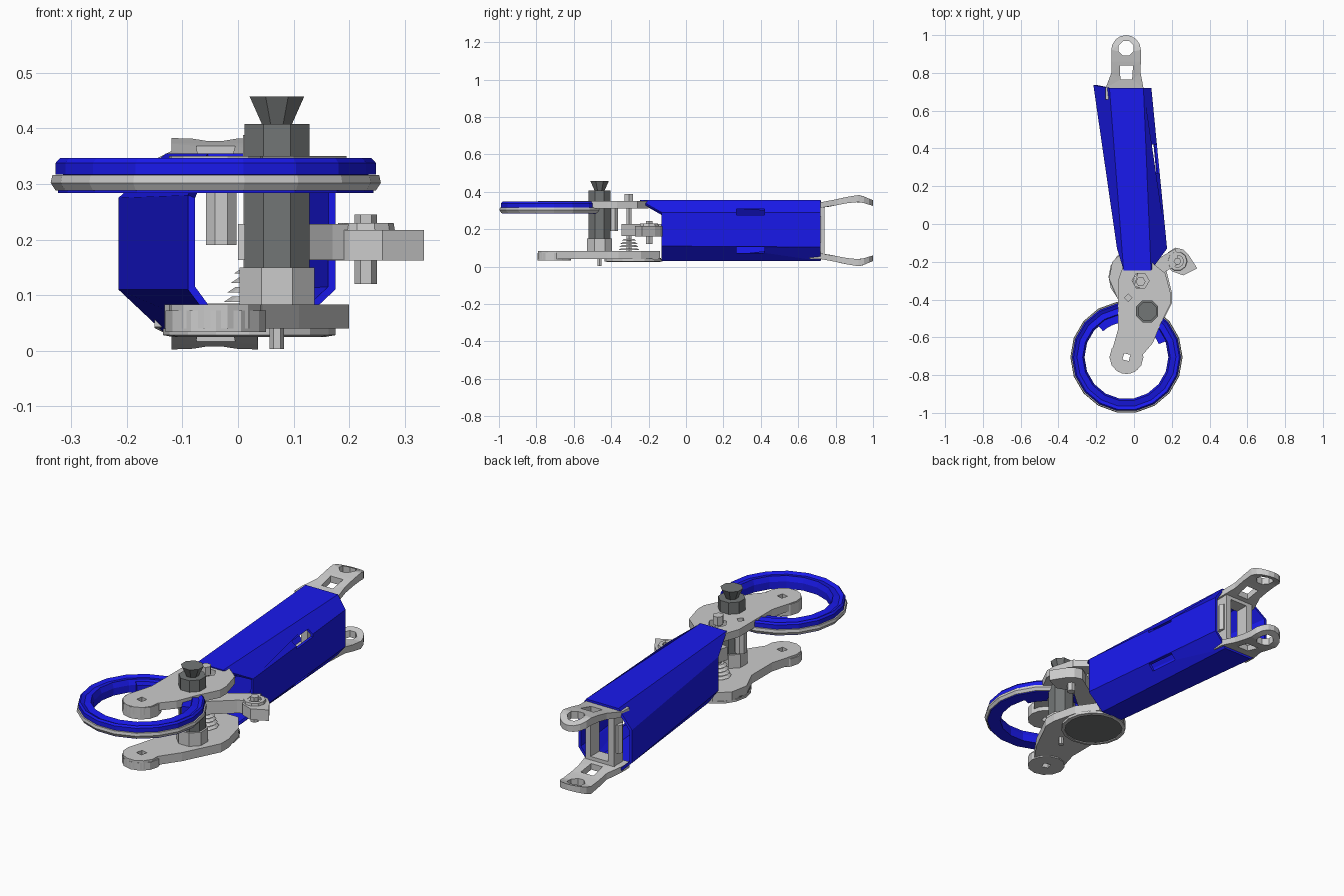
import bpy, bmesh, math
from mathutils import Matrix, Vector

if "Cube" in bpy.data.objects:
    bpy.data.objects.remove(bpy.data.objects["Cube"])


def material(name, col):
    m = bpy.data.materials.new(name)
    m.diffuse_color = (*col, 1)
    m.use_nodes = True
    m.node_tree.nodes["Principled BSDF"].inputs["Base Color"].default_value = m.diffuse_color
    return m


BLUE = material("blue_paint", (0.01, 0.01, 0.85))
DARK = material("dark_metal", (0.17, 0.18, 0.18))


def add(name, mesh, mat=None):
    ob = bpy.data.objects.new(name, mesh)
    bpy.context.collection.objects.link(ob)
    if mat:
        mesh.materials.append(mat)
    return ob


def circle(cx, cy, r, n=8, a0=0.0, a1=360.0):
    """Points on a circle, or on an arc when a0..a1 is not a full turn."""
    full = abs(a1 - a0) >= 360
    k = n if full else n - 1
    return [(cx + r * math.cos(math.radians(a0 + (a1 - a0) * i / k)),
             cy + r * math.sin(math.radians(a0 + (a1 - a0) * i / k))) for i in range(n)]


def plate(name, loops, z0, z1, mat=None, bevel=0.0):
    """Extruded flat outline; the loops after the first are holes."""
    cu = bpy.data.curves.new(name, 'CURVE')
    cu.dimensions, cu.fill_mode = '2D', 'BOTH'
    cu.extrude = (z1 - z0) / 2
    for pts in loops:
        s = cu.splines.new('POLY')
        s.points.add(len(pts) - 1)
        for p, (x, y) in zip(s.points, pts):
            p.co = (x, y, 0, 1)
        s.use_cyclic_u = True
    tmp = bpy.data.objects.new(name + "_curve", cu)
    me = bpy.data.meshes.new_from_object(tmp)
    bpy.data.objects.remove(tmp)
    me.transform(Matrix.Translation((0, 0, (z0 + z1) / 2)))
    bm = bmesh.new()
    bm.from_mesh(me)
    bmesh.ops.remove_doubles(bm, verts=bm.verts, dist=1e-5)
    bmesh.ops.recalc_face_normals(bm, faces=bm.faces)
    bm.to_mesh(me)
    bm.free()
    for p in me.polygons:
        p.use_smooth = False
    me.name = name
    return add(name, me, mat)


def cone(name, x, y, z0, z1, r0, r1=None, n=8, mat=None):
    bm = bmesh.new()
    bmesh.ops.create_cone(bm, cap_ends=True, segments=n, radius1=r0,
                          radius2=r0 if r1 is None else r1, depth=z1 - z0,
                          matrix=Matrix.Translation((x, y, (z0 + z1) / 2)) @ Matrix.Rotation(math.pi / n, 4, 'Z'))
    me = bpy.data.meshes.new(name)
    bm.to_mesh(me)
    bm.free()
    return add(name, me, mat)


def lathe(name, x, y, profile, n, mat=None):
    """Closed (radius, z) profile turned around a vertical axis."""
    k = len(profile)
    verts = [(x + r * math.cos(2 * math.pi * i / n), y + r * math.sin(2 * math.pi * i / n), z)
             for i in range(n) for r, z in profile]
    faces = [(i * k + j, (i + 1) % n * k + j, (i + 1) % n * k + (j + 1) % k, i * k + (j + 1) % k)
             for i in range(n) for j in range(k)]
    me = bpy.data.meshes.new(name)
    me.from_pydata(verts, [], faces)
    bm = bmesh.new()
    bm.from_mesh(me)
    bmesh.ops.recalc_face_normals(bm, faces=bm.faces)
    bm.to_mesh(me)
    bm.free()
    return add(name, me, mat)


# Hollow octagonal arm shell, with a top tongue reaching forward
front = [(-.055, -.245, .355), (.09, -.245, .355), (.175, -.13, .29), (.175, -.13, .11),
         (.09, -.13, .03), (-.03, -.13, .03), (-.09, -.13, .11), (-.09, -.13, .28)]
back = [(-.13, .72, .355), (.05, .72, .355), (.092, .72, .29), (.092, .72, .105),
        (.03, .72, .03), (-.13, .72, .03), (-.215, .735, .11), (-.215, .735, .275)]
me = bpy.data.meshes.new("arm_shell")
me.from_pydata(front + back, [], [(i, (i + 1) % 8, 8 + (i + 1) % 8, 8 + i) for i in range(8)])
bm = bmesh.new()
bm.from_mesh(me)
bmesh.ops.recalc_face_normals(bm, faces=bm.faces)
mid = Vector((-.02, .3, .19))
if sum((f.calc_center_median() - mid).dot(f.normal) for f in bm.faces) < 0:
    bmesh.ops.reverse_faces(bm, faces=bm.faces)
bm.to_mesh(me)
bm.free()
shell = add("arm_shell", me, BLUE)
solid = shell.modifiers.new("thickness", 'SOLIDIFY')
solid.thickness, solid.offset = 0.014, -1

# Slots through the right side of the shell
for i, z in enumerate((.292, .09)):
    cutter = plate(f"slot_cutter_{i}", [[(.085, .27), (.2, .27), (.2, .42), (.085, .42)]], z - .016, z + .016)
    cutter.hide_render = True
    cutter.hide_set(True)
    cut = shell.modifiers.new("slot", 'BOOLEAN')
    cut.object, cut.operation, cut.solver = cutter, 'DIFFERENCE', 'EXACT'

# Rear fork prongs, bent along their length, mirrored in height
MID = 0.1925
BEND = [(.64, .315, .342), (.74, .315, .345), (.85, .338, .371), (.93, .346, .384), (1.0, .325, .355)]


def bent(y, upper):
    for (ya, la, ua), (yb, lb, ub) in zip(BEND, BEND[1:]):
        if y <= yb or yb == 1.0:
            t = (y - ya) / (yb - ya)
            return ua + (ub - ua) * t if upper else la + (lb - la) * t


prong_outline = ([(-.15, .66), (.05, .66), (.05, .72), (.035, .8), (.036, .86)]
                 + circle(-.042, .922, .078, 9, 0, 180) + [(-.12, .86), (-.12, .8), (-.15, .72)])
prong_holes = [[(-.072, .765), (-.01, .765), (-.005, .84), (-.075, .84)], circle(-.042, .93, .042, 8, 22.5, 382.5)]
for name, flip in (("upper_prong", False), ("lower_prong", True)):
    ob = plate(name, [prong_outline] + prong_holes, -.01, .01)
    for v in ob.data.vertices:
        z = bent(v.co.y, v.co.z > 0)
        v.co.z = 2 * MID - z if flip else z
    if flip:
        ob.data.flip_normals()

# Rear frame joining the prongs, standing upright
frame = plate("rear_frame", [[(-.12, .05), (.04, .05), (.04, .335), (-.12, .335)],
                             [(-.085, .085), (.01, .085), (.01, .3), (-.085, .3)]], -.74, -.67)
frame.data.transform(Matrix.Rotation(math.pi / 2, 4, 'X'))
for x in (-.12, .035):
    cone("frame_lug", x, .705, .13, .27, .022, n=6)

# Wheel-like ring: blue rims around a grey band
RX, RY = -.04, -.705
lathe("upper_rim", RX, RY, [(.222, .32), (.232, .345), (.262, .338), (.28, .347), (.288, .338), (.288, .317), (.222, .315)], 18, BLUE)
lathe("ring_band", RX, RY, [(.23, .29), (.23, .316), (.294, .316), (.297, .302), (.288, .288)], 18)
lathe("lower_rim", RX, RY, [(.222, .284), (.222, .316), (.231, .316), (.245, .29), (.284, .29), (.284, .284)], 18, BLUE)
# Wider sectors of the ring beside the shaft
for name, a0, a1 in (("left_ring_pad", 98, 132), ("right_ring_pad", 22, 52)):
    plate(name, [circle(RX, RY, .27, 5, a0, a1) + circle(RX, RY, .185, 5, a1, a0)], .286, .334, BLUE)

# Lower link plate with its end boss and large round base
end = circle(RX, -.71, .085, 8, 170, 370)
hole = circle(RX, -.705, .024, 4, 30, 390)
plate("lower_link", [end + [(.11, -.6), (.2, -.42), (.2, -.36), (.17, -.24), (.1, -.14), (-.05, -.14), (-.115, -.2),
                            (-.132, -.29), (-.085, -.4), (-.085, -.56)], hole], .04, .083)
plate("lower_end_boss", [circle(RX, -.705, .09, 12), hole], .034, .072)
cone("base_disc", .02, -.28, .03, .045, .15, n=16, mat=DARK)
lathe("base_disc_rim", .02, -.28, [(.138, .025), (.138, .04), (.155, .04), (.155, .028)], 16)

# Upper link plate with window openings and end boss
plate("upper_link", [end + [(.1, -.63), (.14, -.53), (.195, -.42), (.195, -.37), (.165, -.26), (.09, -.2), (-.05, -.2),
                            (-.085, -.3), (-.085, -.42), (-.085, -.56)], hole,
                     circle(.035, -.3, .045, 6), circle(-.03, -.39, .02, 4)], .312, .35)
plate("upper_end_boss", [circle(RX, -.705, .09, 12), hole], .29, .347)

# Main shaft with collar, cap and bottom pin
SX, SY = .07, -.462
cone("shaft_collar", SX, SY, .08, .15, .073)
cone("main_shaft", SX, SY, .148, .408, .063, mat=DARK)
cone("shaft_cap", SX, SY, .405, .457, .028, .053, 8, DARK)
cone("shaft_pin", SX, SY, .003, .045, .013, n=6)

# Pivot pin with nut and stacked spring washers
PX, PY = .035, -.305
cone("pivot_pin", PX, PY, .05, .375, .016, n=6)
cone("pivot_nut", PX, PY, .345, .388, .026, n=6)
for i in range(4):
    cone("spring_washer", PX, PY, .088 + i * .017, .098 + i * .017, .06 - .006 * i, .045 - .006 * i, 10)
cone("spacer_post", -.03, -.39, .19, .315, .03, n=8)

# Side lug carried by an arm from the pivot
plate("side_arm", [[(.0, -.33), (.06, -.345), (.17, -.25), (.24, -.21), (.22, -.13), (.15, -.17), (.02, -.26)]], .163, .228)
plate("side_lug", [[(.16, -.2), (.18, -.15), (.22, -.125), (.26, -.135), (.29, -.165), (.335, -.235), (.26, -.272), (.2, -.25)]],
      .162, .217)
lathe("side_lug_collar", .23, -.197, [(.032, .2), (.032, .23), (.05, .23), (.055, .2)], 10)
cone("side_lug_screw", .23, -.197, .12, .245, .02, n=6)
